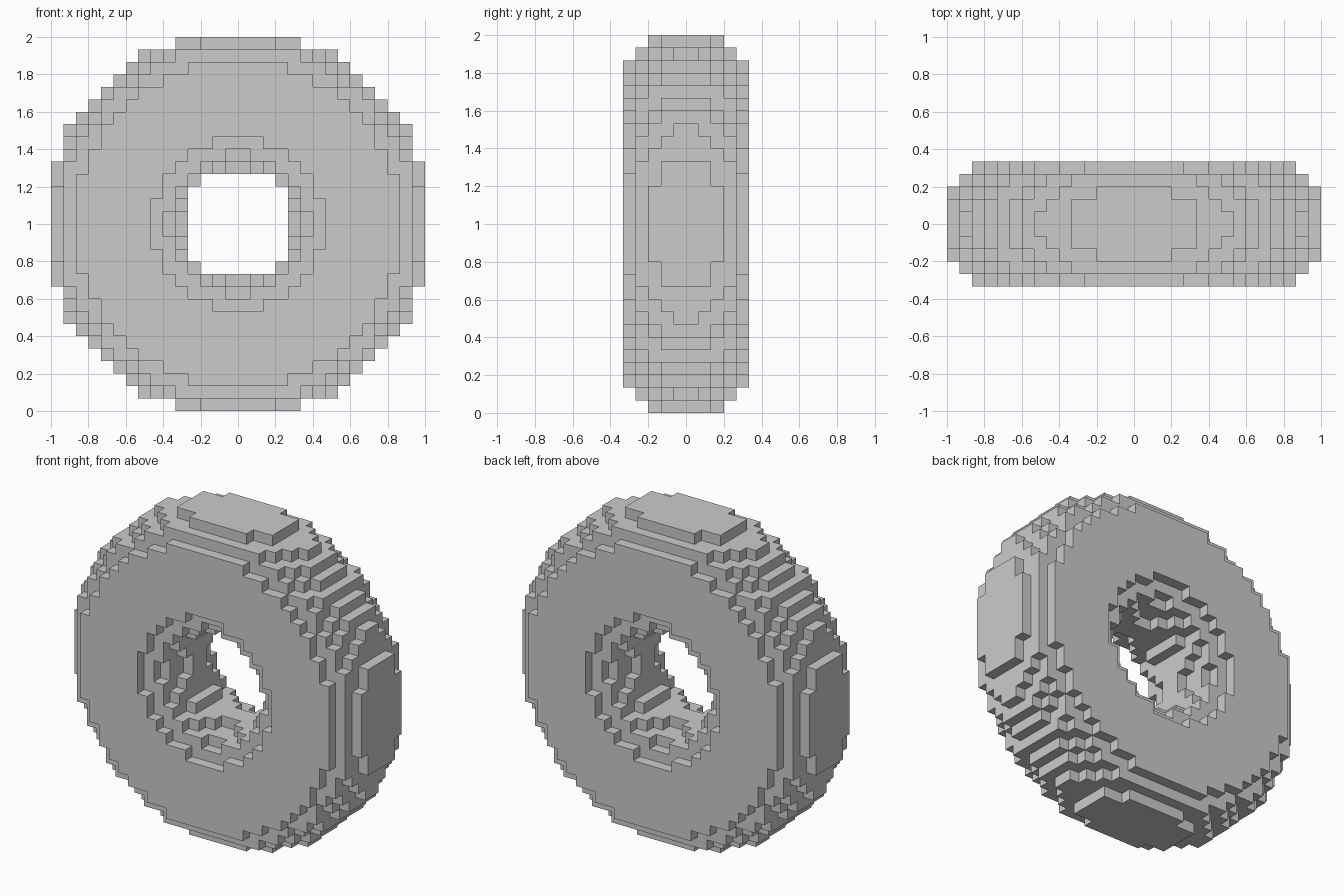
import bpy, bmesh, math

if "Cube" in bpy.data.objects:
    bpy.data.objects.remove(bpy.data.objects["Cube"])

CELLS = 15                 # blocks per unit
BLOCK = 1 / CELLS
RING, TUBE = 9.95, 5.532   # torus radii, measured in blocks


def solid(i, j, k):
    """True when the centre of block (i, j, k) lies inside the torus."""
    x, y, z = i + 0.5, j + 0.5, k + 0.5
    return math.hypot(math.hypot(x, z) - RING, y) < TUBE


# the four corners of each block side, wound to face outwards
SIDES = {
    (1, 0, 0): ((1, 0, 0), (1, 1, 0), (1, 1, 1), (1, 0, 1)),
    (-1, 0, 0): ((0, 0, 0), (0, 0, 1), (0, 1, 1), (0, 1, 0)),
    (0, 1, 0): ((0, 1, 0), (0, 1, 1), (1, 1, 1), (1, 1, 0)),
    (0, -1, 0): ((0, 0, 0), (1, 0, 0), (1, 0, 1), (0, 0, 1)),
    (0, 0, 1): ((0, 0, 1), (1, 0, 1), (1, 1, 1), (0, 1, 1)),
    (0, 0, -1): ((0, 0, 0), (0, 1, 0), (1, 1, 0), (1, 0, 0)),
}

bm = bmesh.new()
corners = {}


def corner(p):
    if p not in corners:
        corners[p] = bm.verts.new((p[0] * BLOCK, p[1] * BLOCK, p[2] * BLOCK + 1))
    return corners[p]


# blocky ring: keep only the block sides that border empty space
for i in range(-CELLS, CELLS):
    for j in range(-5, 5):
        for k in range(-CELLS, CELLS):
            if not solid(i, j, k):
                continue
            for (dx, dy, dz), quad in SIDES.items():
                outside = not -5 <= j + dy < 5
                outside = outside or not -CELLS <= i + dx < CELLS
                outside = outside or not -CELLS <= k + dz < CELLS
                if outside or not solid(i + dx, j + dy, k + dz):
                    bm.faces.new([corner((i + a, j + b, k + c)) for a, b, c in quad])

mesh = bpy.data.meshes.new("block_ring")
bm.to_mesh(mesh)
bm.free()

grey = bpy.data.materials.new("light_grey")
grey.diffuse_color = (0.6, 0.6, 0.6, 1)
grey.use_nodes = True
grey.node_tree.nodes["Principled BSDF"].inputs["Base Color"].default_value = grey.diffuse_color
mesh.materials.append(grey)

ring = bpy.data.objects.new("block_ring", mesh)
bpy.context.collection.objects.link(ring)
